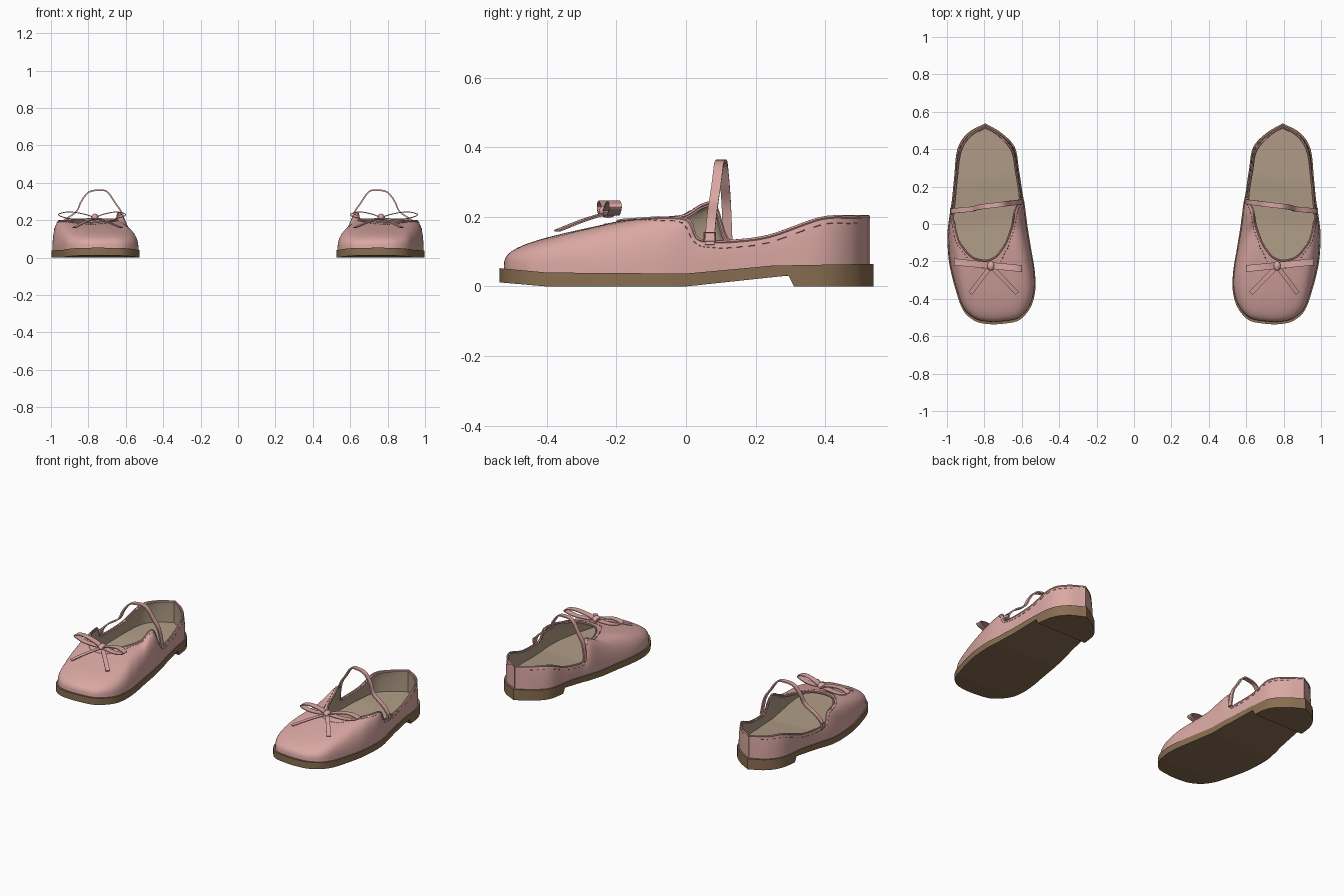
import bpy, bmesh, math
from mathutils import Vector as V

if "Cube" in bpy.data.objects:
    bpy.data.objects.remove(bpy.data.objects["Cube"])


def material(name, rgb):
    m = bpy.data.materials.new(name)
    m.use_nodes = True
    m.diffuse_color = (*rgb, 1)
    m.node_tree.nodes["Principled BSDF"].inputs["Base Color"].default_value = (*rgb, 1)
    return m


PINK = material("pink leather", (0.70, 0.39, 0.365))
TAN = material("tan lining", (0.44, 0.335, 0.24))
BROWN = material("brown sole", (0.25, 0.155, 0.082))
ROSE = material("dark rose thread", (0.36, 0.17, 0.16))


def spline(points, steps=6):
    """Smooth open curve through the points."""
    p = [V(q) for q in points]
    p = [p[0] * 2 - p[1]] + p + [p[-1] * 2 - p[-2]]
    out = []
    for a, b, c, d in zip(p, p[1:], p[2:], p[3:]):
        for k in range(steps):
            t = k / steps
            out.append((b * 2 + (c - a) * t + (a * 2 - b * 5 + c * 4 - d) * t * t
                        + (b * 3 - a - c * 3 + d) * t ** 3) / 2)
    return out + [p[-2]]


def ramp(y, keys):
    """Piecewise linear height along the shoe."""
    for (y0, z0), (y1, z1) in zip(keys, keys[1:]):
        if y <= y1:
            return z0 + (z1 - z0) * max(0, (y - y0) / (y1 - y0))
    return keys[-1][1]


def finish(ob, mats, solid=0, offset=0):
    """Thicken, mirror into a pair, and shade."""
    bpy.context.collection.objects.link(ob)
    for m in mats:
        ob.data.materials.append(m)
    bpy.ops.object.select_all(action='DESELECT')
    ob.select_set(True)
    bpy.context.view_layer.objects.active = ob
    if ob.type == 'CURVE':
        bpy.ops.object.convert(target='MESH')
        ob = bpy.context.object
    if solid:
        s = ob.modifiers.new("thickness", 'SOLIDIFY')
        s.thickness, s.offset = solid, offset
        s.material_offset = len(mats) - 1
    mir = ob.modifiers.new("pair", 'MIRROR')
    mir.use_mirror_merge = False
    bpy.ops.object.convert(target='MESH')
    bpy.ops.object.shade_smooth_by_angle(angle=math.radians(40))


def mesh_object(name, bm, mats, solid=0, offset=0):
    me = bpy.data.meshes.new(name)
    bm.to_mesh(me)
    bm.free()
    finish(bpy.data.objects.new(name, me), mats, solid, offset)


def tubes(name, paths, radius, mat):
    cu = bpy.data.curves.new(name, 'CURVE')
    cu.dimensions, cu.bevel_depth, cu.bevel_resolution = '3D', radius, 1
    cu.use_fill_caps = True
    for path in paths:
        sp = cu.splines.new('POLY')
        sp.points.add(len(path) - 1)
        for pt, co in zip(sp.points, path):
            pt.co = (*co, 1)
    finish(bpy.data.objects.new(name, cu), [mat])


def ribbon(name, points, width, thick, mat=PINK):
    bm, w = bmesh.new(), V(width) / 2
    rows = [(bm.verts.new(p - w), bm.verts.new(p + w)) for p in spline(points)]
    for a, b in zip(rows, rows[1:]):
        bm.faces.new((a[0], a[1], b[1], b[0]))
    mesh_object(name, bm, [mat], thick)


# Foot outline, from the heel round the outer side, toe and inner side
outline = spline([V((x, y, 0)) for x, y in [
    (.795, .525), (.885, .475), (.94, .39), (.957, .24), (.968, .13), (.977, .07), (.983, .03),
    (.992, -.05), (.99, -.13), (.98, -.22), (.95, -.34), (.91, -.45), (.85, -.505), (.78, -.522),
    (.70, -.52), (.615, -.5), (.556, -.43), (.533, -.34), (.537, -.24), (.555, -.13), (.573, -.02),
    (.582, .05), (.59, .11), (.60, .16), (.618, .28), (.64, .40), (.71, .475), (.795, .525)]])

# Opening edge, matched point for point to the outline
rim = spline([
    (.795, .525, .2), (.88, .47, .2), (.93, .385, .195), (.95, .24, .145), (.96, .13, .13),
    (.966, .065, .13), (.968, .03, .14), (.962, .005, .19), (.945, -.07, .197), (.925, -.11, .195),
    (.89, -.155, .192), (.86, -.18, .19), (.83, -.19, .188), (.805, -.195, .187),
    (.775, -.192, .187), (.74, -.175, .19), (.71, -.14, .192), (.685, -.1, .195),
    (.665, -.05, .197), (.65, 0, .205), (.642, .05, .235), (.632, .085, .23), (.616, .115, .14),
    (.611, .16, .13), (.63, .28, .15), (.65, .39, .195), (.715, .47, .2), (.795, .525, .2)])
N = len(outline)


def sole_top(y):
    return ramp(y, [(-.54, .053), (-.4, .04), (0, .037), (.25, .06), (.54, .065)])


def sole_bottom(y):
    return ramp(y, [(-.54, .012), (-.4, 0), (0, 0), (.3, .032), (.54, .032)])


def wall(i, t):
    """Point on the upper, t = 0 at the sole and 1 at the opening."""
    o, r = outline[i], rim[i]
    toe = min(1, max(0, (-o.y - .25) / .25))
    n, lift = 2.2 + 1.8 * toe, .9 - .4 * toe
    s = 1 - max(0, math.cos(t * math.pi / 2)) ** (2 / n)
    h = math.sin(t * math.pi / 2) ** (2 / n)
    p = o.lerp(r, s)
    z0 = sole_top(o.y) - .004
    p.z = z0 + (r.z - z0) * (lift * h + (1 - lift) * s)
    return p


# Upper with lining on its inside
ROWS = 14
bm = bmesh.new()
grid = [[bm.verts.new(wall(i, j / ROWS)) for j in range(ROWS + 1)] for i in range(N)]
for a, b in zip(grid, grid[1:]):
    for j in range(ROWS):
        bm.faces.new((a[j], a[j + 1], b[j + 1], b[j]))
bmesh.ops.remove_doubles(bm, verts=bm.verts[:], dist=1e-5)
mesh_object("upper", bm, [PINK, TAN], .009, -1)

# Piping, heel seam and stitching
tubes("rim_piping", [rim], .005, PINK)
tubes("heel_seam", [[wall(0, j / 6) for j in range(7)]], .004, PINK)


def stitch_point(i):
    steps = [wall(i, 1 - k / 100) for k in range(100)]
    return next((p for p in steps if (p - rim[i]).length > .018), steps[-1])


tubes("stitches", [[stitch_point(i), stitch_point(i + 1)] for i in range(4, N - 5, 2)], .0018, ROSE)


def slab(scale, low, high):
    """Solid foot-shaped plate between two height profiles."""
    bm = bmesh.new()
    c = V((.765, 0, 0))
    flat = [c + (p - c) * scale for p in outline[:-1]]
    flat.append(flat[0])
    rows = [[bm.verts.new((p.x, p.y, f(p.y))) for p in flat] for f in (low, high)]
    for i in range(N - 1):
        bm.faces.new((rows[0][i], rows[1][i], rows[1][i + 1], rows[0][i + 1]))
    for row in rows:
        for i in range(N // 2):
            k = N - 1 - i
            loop = [row[i], row[i + 1], row[k - 1], row[k]]
            bm.faces.new(list(dict.fromkeys(loop)))
    bmesh.ops.remove_doubles(bm, verts=bm.verts[:], dist=1e-5)
    bmesh.ops.recalc_face_normals(bm, faces=bm.faces[:])
    return bm


# Sole, insole and heel block
mesh_object("sole", slab(1.025, sole_bottom, sole_top), [BROWN])
mesh_object("insole", slab(.975, sole_top, lambda y: sole_top(y) + .01), [TAN])
bm = slab(1.025, lambda y: 0, lambda y: .045)
cut = bmesh.ops.bisect_plane(bm, geom=bm.verts[:] + bm.edges[:] + bm.faces[:],
                             plane_co=(0, .31, 0), plane_no=(0, 1, .5), clear_inner=True)
edges = [e for e in cut["geom_cut"] if isinstance(e, bmesh.types.BMEdge)]
bmesh.ops.holes_fill(bm, edges=edges)
bmesh.ops.recalc_face_normals(bm, faces=bm.faces[:])
mesh_object("heel_block", bm, [BROWN])

# Ankle strap with a small buckle
ribbon("strap", [(.98, .068, .12), (.968, .07, .16), (.93, .074, .2), (.865, .08, .245),
                 (.838, .088, .3), (.8, .094, .348), (.75, .1, .36), (.7, .106, .352),
                 (.655, .112, .29), (.618, .116, .23), (.598, .12, .13)], (0, .027, 0), .008)
frame = [(.982, .068 + dy, .143 + dz) for dy, dz in
         [(-.016, -.012), (.016, -.012), (.016, .012), (-.016, .012), (-.016, -.012)]]
tubes("buckle", [frame], .003, PINK)

# Bow: two loops, two tails and a knot
for side, name in ((1, "outer"), (-1, "inner")):
    reach = .19 if side > 0 else .16
    loop = [(0, .213), (.3, .232), (.7, .244), (.97, .236), (1, .224), (.7, .208), (.3, .207), (0, .213)]
    pts = [(.765 + side * reach * u, -.222 + side * reach * u * .1, z) for u, z in loop]
    ribbon("bow_loop_" + name, pts, (0, .036, 0), .005)
    start, end = V((.765, -.225, .212)), V((.765 + side * .125 - .015, -.37, .16))
    mid = start.lerp(end, .5) + V((0, 0, .003))
    across = (end - start).cross(V((0, 0, 1))).normalized() * .024
    ribbon("bow_tail_" + name, [start, mid, end], across, .005)
bm = bmesh.new()
bmesh.ops.create_uvsphere(bm, u_segments=16, v_segments=10, radius=.022)
bmesh.ops.scale(bm, vec=(.9, 1.2, .85), verts=bm.verts[:])
bmesh.ops.translate(bm, vec=(.765, -.224, .216), verts=bm.verts[:])
mesh_object("bow_knot", bm, [PINK])
